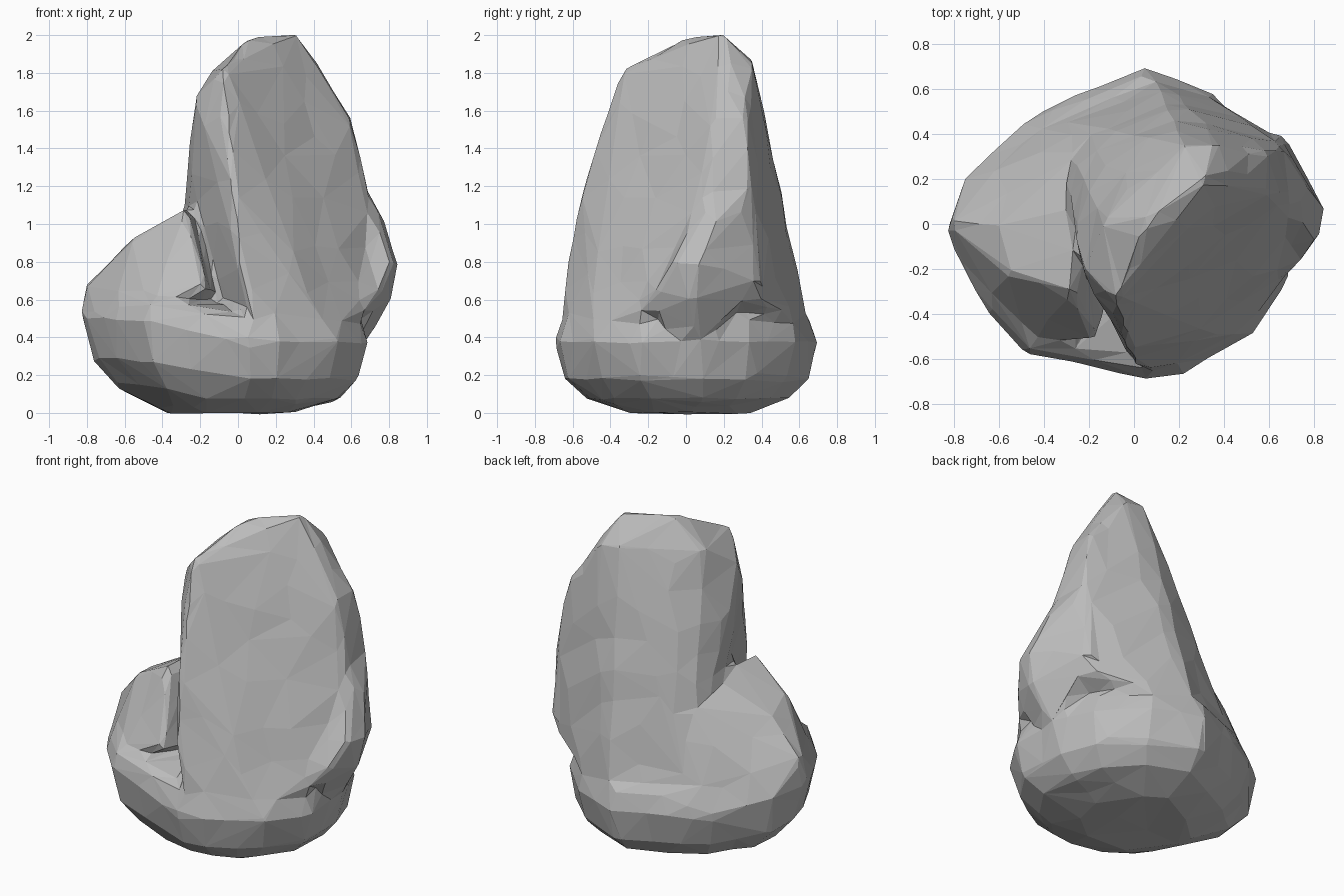
import bpy
import bmesh
from mathutils import noise

# Remove the default object
default_cube = bpy.data.objects.get("Cube")
if default_cube:
    bpy.data.objects.remove(default_cube, do_unlink=True)


def make_material(name, colour):
    material = bpy.data.materials.new(name)
    material.use_nodes = True
    material.diffuse_color = colour
    shader = material.node_tree.nodes["Principled BSDF"]
    shader.inputs["Base Color"].default_value = colour
    shader.inputs["Roughness"].default_value = 0.9
    return material


def add_hull(mesh, corners):
    """Wrap one convex lump of stone around a few corner points."""
    lump = bmesh.new()
    for corner in corners:
        lump.verts.new(corner)
    result = bmesh.ops.convex_hull(lump, input=lump.verts[:])
    loose = set(result["geom_interior"]) | set(result["geom_unused"])
    loose_verts = [item for item in loose if isinstance(item, bmesh.types.BMVert)]
    bmesh.ops.delete(lump, geom=loose_verts, context="VERTS")
    bmesh.ops.recalc_face_normals(lump, faces=lump.faces[:])
    copies = {vert: mesh.verts.new(vert.co) for vert in lump.verts}
    for face in lump.faces:
        mesh.faces.new([copies[vert] for vert in face.verts])
    lump.free()


def stack_rings(outline, profile, lift):
    """Repeat an outline at each (height, scale), raising its front right toe."""
    return [(x * scale, y * scale, height + lift * max(0, -(x + y / 2) * scale - .4))
            for height, scale in profile for x, y in outline]


def apply_modifier(target, kind, **settings):
    modifier = target.modifiers.new(kind.title(), kind)
    for key, value in settings.items():
        setattr(modifier, key, value)
    bpy.ops.object.modifier_apply(modifier=modifier.name)


# Broad rounded foot shared by the whole stone
foot_outline = [(.68, -.25), (.53, -.48), (.22, -.67), (.06, -.69), (-.27, -.6),
                (-.49, -.58), (-.66, -.37), (-.81, -.12), (-.83, 0), (-.76, .2),
                (-.5, .44), (-.25, .58), (.05, .7), (.36, .58), (.59, .34), (.68, .1)]
foot_profile = [(0, .45), (.07, .77), (.18, .93), (.38, 1), (.5, .94)]
foot = stack_rings(foot_outline, foot_profile, lift=.28)

# Tall main stone: crown, shoulder, waist and root sections
crown = [(.31, .18, 2.02), (.06, .02, 2), (.22, .36, 1.87), (.36, .35, 1.85),
         (-.08, -.34, 1.82), (.43, .2, 1.79), (-.13, 0, 1.82)]
shoulder = [(-.23, -.2, 1.68), (.41, .38, 1.6), (.59, .32, 1.57), (.58, .16, 1.57),
            (-.07, -.44, 1.43), (-.1, .22, 1.5)]
waist = [(-.03, -.55, 1.2), (.67, .34, 1.2), (.68, .1, 1.2), (-.25, -.1, 1.2),
         (-.2, .37, 1), (.25, .51, .95)]
root = [(0, -.63, .8), (.08, -.67, .52), (-.35, .46, .5), (.64, .38, .6),
        (.66, -.27, .5), (.42, -.52, .48), (.1, .64, .5), (.36, .55, .5)]

# Low side stone, cleft from the main stone in front and merging with it behind
side_top = [(-.27, -.3, 1.1), (-.28, .05, 1.05), (-.56, -.22, .92), (-.61, 0, .88),
            (-.4, .26, .84), (-.2, .36, .98)]
side_root = [(-.81, 0, .67), (-.84, -.04, .5), (-.64, -.33, .6), (-.46, -.52, .55),
             (-.16, -.52, .66), (-.76, .2, .48), (-.5, .44, .4), (0, .64, .45)]

# Knob sticking out of the opposite flank
knob = [(.66, .12, 1.2), (.66, .34, 1.2), (.78, .15, 1), (.85, .08, .8),
        (.82, -.08, .8), (.81, .04, .6), (.7, -.22, .56), (.66, .41, .7),
        (.68, .05, .36), (.5, .2, .5)]

# Gather the lumps in one mesh
rough = bmesh.new()
for lump_corners in (foot, crown + shoulder + waist + root, side_top + side_root, knob):
    add_hull(rough, lump_corners)
stone_mesh = bpy.data.meshes.new("boulder")
rough.to_mesh(stone_mesh)
rough.free()

boulder = bpy.data.objects.new("boulder", stone_mesh)
bpy.context.collection.objects.link(boulder)
bpy.ops.object.select_all(action="DESELECT")
boulder.select_set(True)
bpy.context.view_layer.objects.active = boulder

# Fuse the lumps and wear down their edges
apply_modifier(boulder, "REMESH", mode="VOXEL", voxel_size=0.025)
apply_modifier(boulder, "SMOOTH", factor=0.5, iterations=9)

# Weather the surface slightly, then chip it into flat facets
offsets = [vert.normal * noise.noise(vert.co * 4) * 0.012 for vert in boulder.data.vertices]
for vert, offset in zip(boulder.data.vertices, offsets):
    vert.co += offset
face_count = sum(len(face.vertices) - 2 for face in boulder.data.polygons)
apply_modifier(boulder, "DECIMATE", ratio=640 / face_count)
for face in boulder.data.polygons:
    face.use_smooth = False

boulder.data.materials.clear()
boulder.data.materials.append(make_material("stone grey", (.5, .5, .5, 1)))
